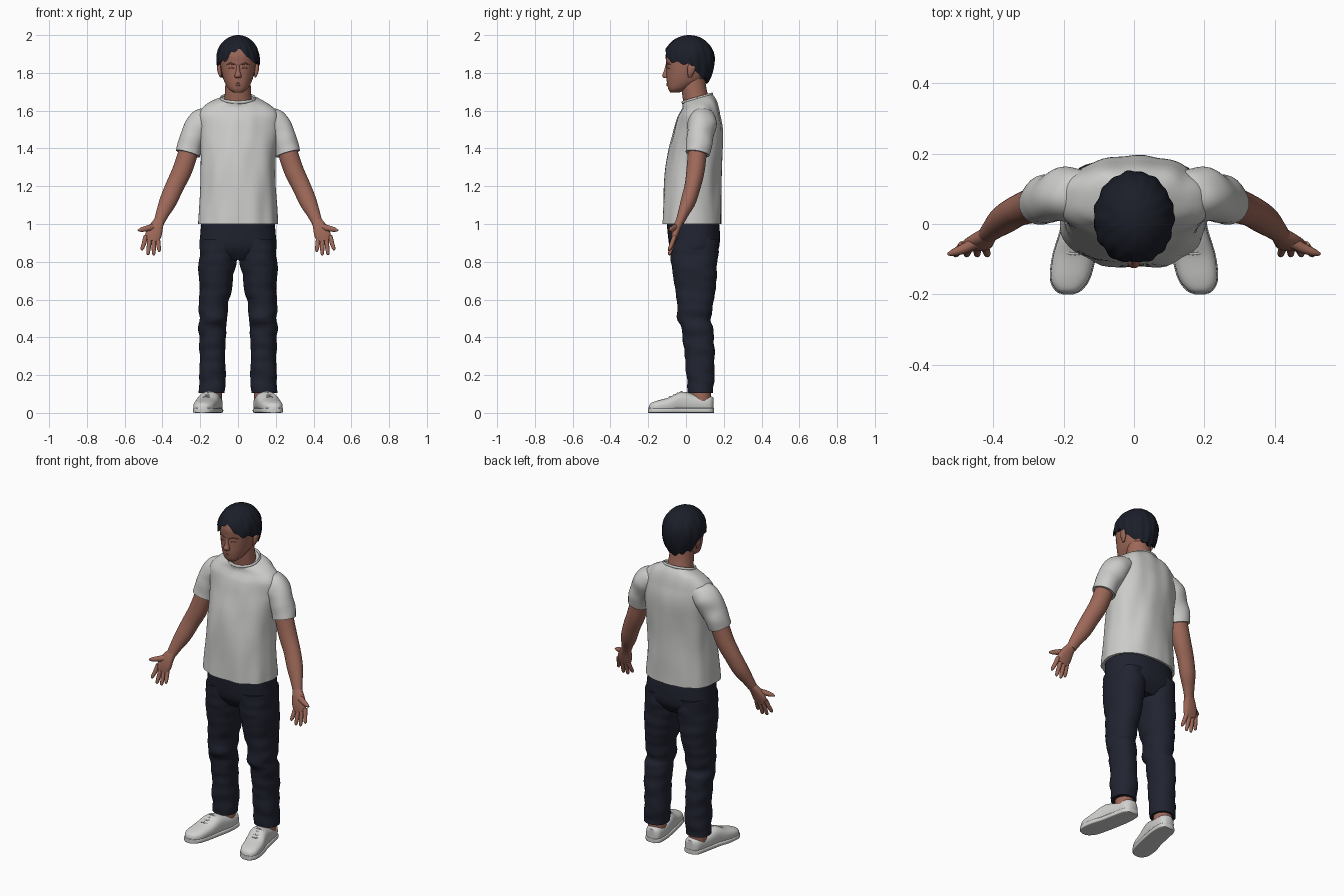
import bpy, bmesh, math
from mathutils import Vector, noise

if "Cube" in bpy.data.objects:
    bpy.data.objects.remove(bpy.data.objects["Cube"])

X, Y, Z = Vector((1, 0, 0)), Vector((0, 1, 0)), Vector((0, 0, 1))


def material(name, rgb):
    m = bpy.data.materials.new(name)
    m.use_nodes = True
    m.diffuse_color = (*rgb, 1)
    m.node_tree.nodes["Principled BSDF"].inputs["Base Color"].default_value = (*rgb, 1)
    return m


skin = material("warm skin", (0.34, 0.14, 0.1))
lip = material("lip skin", (0.27, 0.1, 0.075))
hair = material("blue black hair", (0.011, 0.013, 0.022))
cotton = material("light grey cotton", (0.6, 0.6, 0.59))
denim = material("dark navy denim", (0.015, 0.017, 0.03))
leather = material("white leather", (0.64, 0.64, 0.63))


def finish(name, bm, mat, mirror):
    bmesh.ops.remove_doubles(bm, verts=bm.verts, dist=0.00005)
    bmesh.ops.recalc_face_normals(bm, faces=bm.faces)
    mesh = bpy.data.meshes.new(name)
    bm.to_mesh(mesh)
    bm.free()
    mesh.materials.append(mat)
    ob = bpy.data.objects.new(name, mesh)
    bpy.context.collection.objects.link(ob)
    bpy.ops.object.select_all(action="DESELECT")
    ob.select_set(True)
    bpy.context.view_layer.objects.active = ob
    bpy.ops.object.shade_smooth_by_angle(angle=math.radians(45))
    if mirror:
        ob.modifiers.new("mirror", "MIRROR")
    return ob


def skin_rings(bm, rings, caps):
    n = len(rings[0])
    for lo, hi in zip(rings, rings[1:]):
        for i in range(n):
            j = (i + 1) % n
            bm.faces.new((lo[i], lo[j], hi[j], hi[i]))
    for ring in caps:
        bm.faces.new(ring)


def catmull(rows, steps):
    """Smooth a list of equal-length rows."""
    rows = [rows[0], *rows, rows[-1]]
    out = []
    for p, q, r, s in zip(rows, rows[1:], rows[2:], rows[3:]):
        for k in range(steps):
            t = k / steps
            out.append([b + t / 2 * (c - a + t * (2 * a - 5 * b + 4 * c - d + t * (3 * (b - c) + d - a)))
                        for a, b, c, d in zip(p, q, r, s)])
    return out + [rows[-1]]


def loft(name, rows, mat, hint=X, axis=None, power=2, sides=32, steps=6,
         mirror=False, fold=0, grain=(9, 9, 9), warp=None):
    """Rows are x, y, z, half size along hint, half size across it."""
    rows = catmull(rows, steps)
    bm = bmesh.new()
    rings = []
    for i, row in enumerate(rows):
        c = Vector(row[:3])
        t = axis or (Vector(rows[min(i + 1, len(rows) - 1)][:3]) - Vector(rows[max(i - 1, 0)][:3]))
        v = t.cross(hint).normalized()
        u = v.cross(t).normalized()
        ring = []
        for k in range(sides):
            a = math.tau * k / sides
            ca, sa = math.cos(a), math.sin(a)
            d = (u * row[3] * math.copysign(abs(ca) ** (2 / power), ca)
                 + v * row[4] * math.copysign(abs(sa) ** (2 / power), sa))
            p = c + d
            if fold:
                p += d.normalized() * fold * noise.noise(Vector(s * g for s, g in zip(p, grain)))
            ring.append(bm.verts.new(warp(p) if warp else p))
        rings.append(ring)
    skin_rings(bm, rings, (rings[0], rings[-1]))
    return finish(name, bm, mat, mirror)


def upright(name, rows, mat, **kw):
    """Rows are z, x, y, half width, half depth."""
    return loft(name, [(x, y, z, w, d) for z, x, y, w, d in rows], mat, axis=Z, **kw)


# Head, neck and face
upright("head", [(1.695, 0, -.06, .022, .022), (1.715, 0, -.042, .05, .052),
                 (1.755, 0, -.008, .073, .094), (1.8, 0, .008, .086, .112),
                 (1.85, 0, .015, .094, .12), (1.9, 0, .015, .097, .122),
                 (1.95, 0, .015, .08, .1), (1.985, 0, .015, .03, .04)], skin, power=2.2)
upright("neck", [(1.58, 0, .07, .09, .075), (1.65, 0, .055, .074, .07),
                 (1.72, 0, .042, .068, .066), (1.79, 0, .04, .066, .06)], skin)
upright("nose", [(1.845, 0, -.098, .008, .01), (1.81, 0, -.104, .011, .013),
                 (1.785, 0, -.108, .018, .018), (1.772, 0, -.104, .014, .012)], skin, sides=16)
upright("ear", [(1.775, .09, .02, .004, .008), (1.8, .097, .025, .01, .017),
                (1.83, .1, .03, .011, .022), (1.848, .098, .03, .005, .012)], skin, sides=16, mirror=True)
for part, z, r in (("upper_lip", 1.745, .005), ("lower_lip", 1.736, .006)):
    loft(part, [(-.025, -.086, z, .002, .002), (0, -.098, z, r, r), (.025, -.086, z, .002, .002)],
         lip, hint=Z, sides=10)
loft("eyelid", [(.018, -.1, 1.822, .002, .003), (.034, -.096, 1.825, .006, .006),
                (.052, -.084, 1.822, .002, .003)], lip, hint=Z, sides=10, mirror=True)
loft("eyebrow", [(.015, -.104, 1.843, .003, .003), (.038, -.098, 1.85, .004, .004),
                 (.06, -.083, 1.845, .002, .002)], lip, hint=Z, sides=10, mirror=True)

# Hair: a cap whose lower edge follows a hairline around the head
hairline = ((0, 1.925), (18, 1.905), (35, 1.865), (60, 1.855), (88, 1.845),
            (102, 1.825), (118, 1.78), (180, 1.745))


def hair_edge(a):
    deg = abs(math.degrees(a))
    for (d0, z0), (d1, z1) in zip(hairline, hairline[1:]):
        if deg <= d1:
            return z0 + (z1 - z0) * (deg - d0) / (d1 - d0)
    return hairline[-1][1]


bm = bmesh.new()
rings = []
cols, levels, mid = 96, 16, 1.875
for level in range(-1, levels + 1):
    t = max(level, 0) / levels
    ring = []
    for k in range(cols):
        a = math.tau * k / cols - math.pi
        low = hair_edge(a) + .007 * math.sin(13 * a)
        z = low + (2 - low) * math.sin(t * math.pi / 2)
        s = (z - mid) / .125
        r = math.sqrt(max(0, 1 - s * s)) if s > 0 else 1 - .25 * s * s
        r *= 1 + .022 * (1 - t) * math.sin(17 * a + 6 * t) + .012 * math.sin(9 * a - 8 * t)
        if level < 0:
            r, z = r * .82, z + .015
        ring.append(bm.verts.new((.114 * r * math.sin(a), .017 - .134 * r * math.cos(a), z)))
    rings.append(ring)
skin_rings(bm, rings, ())
finish("hair", bm, hair, False)


# Shirt: body, collar rim and sleeves
def slope_collar(p):
    p.z += .28 * (p.y - .06) * max(0, (p.z - 1.57) / .095)
    return p


upright("shirt_body", [(1, 0, .03, .21, .157), (1.2, 0, .033, .198, .15), (1.38, 0, .05, .194, .143),
                       (1.5, 0, .066, .204, .125), (1.58, 0, .07, .208, .106),
                       (1.63, 0, .071, .165, .09), (1.665, 0, .06, .092, .08)],
        cotton, power=2.3, sides=64, steps=8, fold=.012, grain=(13, 13, 4), warp=slope_collar)
collar = [(.09 * math.cos(a), .06 + .078 * math.sin(a), 1.666 + .022 * math.sin(a), .008, .006)
          for a in (math.tau * k / 16 for k in range(17))]
loft("shirt_collar", collar, cotton, hint=Z, sides=10, steps=3)
loft("sleeve", [(.12, .085, 1.57, .06, .05), (.19, .084, 1.535, .077, .075),
                (.24, .074, 1.455, .068, .07), (.265, .06, 1.372, .063, .067)],
     cotton, hint=Y, steps=10, mirror=True, fold=.008, grain=(12, 12, 12))

# Arms and hands, palms forward
loft("arm", [(.25, .07, 1.45, .05, .05), (.265, .06, 1.375, .05, .052), (.297, .05, 1.28, .048, .052),
             (.335, .035, 1.2, .043, .049), (.37, .012, 1.12, .04, .046),
             (.4, -.015, 1.055, .029, .035), (.418, -.033, 1.01, .022, .028)],
     skin, hint=Y, mirror=True)
loft("palm", [(.412, -.028, 1.025, .024, .021), (.432, -.046, .985, .036, .021),
              (.447, -.058, .945, .043, .018), (.458, -.066, .91, .036, .012)],
     skin, hint=X, sides=20, power=2.4, mirror=True)
tips = {"little": (.417, .852), "ring": (.446, .834), "middle": (.476, .836), "index": (.507, .86)}
for i, (label, (x, z)) in enumerate(tips.items()):
    bx, bz = .425 + .021 * i, .925 + .004 * i
    loft(label + "_finger", [(bx, -.06, bz, .012, .012), ((bx + x) / 2, -.074, (bz + z) / 2, .0115, .0115),
                             (x, -.086, z + .01, .009, .009), (x, -.088, z, .003, .003)],
         skin, hint=Y, sides=12, mirror=True)
loft("thumb", [(.44, -.045, .985, .018, .02), (.475, -.066, .978, .015, .016),
               (.51, -.08, .97, .011, .012), (.53, -.086, .966, .004, .004)],
     skin, hint=Y, sides=14, mirror=True)

# Trousers
upright("trouser_hips", [(1.03, 0, .035, .192, .138), (.95, 0, .041, .199, .138),
                         (.87, 0, .045, .203, .128), (.81, 0, .045, .17, .085)],
        denim, power=2.4, sides=48)
upright("trouser_leg", [(.92, .104, .044, .096, .13), (.78, .11, .045, .098, .122),
                        (.6, .126, .05, .079, .1), (.5, .131, .043, .075, .089),
                        (.44, .132, .062, .074, .084), (.3, .135, .072, .07, .079),
                        (.105, .137, .078, .067, .068)],
        denim, power=2.2, steps=12, sides=40, mirror=True, fold=.009, grain=(7, 7, 20))

# Ankles and shoes
upright("ankle", [(.05, .135, .08, .05, .052), (.15, .136, .08, .05, .052)], skin, mirror=True)
profile = [(.146, .128, .025, .08), (.125, .13, .046, .09), (.06, .137, .055, .094),
           (-.02, .152, .057, .112), (-.09, .17, .06, .082), (-.155, .182, .054, .064),
           (-.188, .187, .034, .05), (-.198, .188, .012, .03)]


def on_ground(p):
    p.z = max(p.z, 0)
    return p


loft("shoe", [(x, y, h / 2, w, h / 2) for y, x, w, h in profile], leather,
     axis=Y, power=2.6, mirror=True, warp=on_ground)
loft("shoe_sole", [(x, y * 1.01, .013, w + .003, .013) for y, x, w, h in profile], leather,
     axis=Y, power=6, mirror=True, warp=on_ground)
for i in range(4):
    y = -.025 - .02 * i
    x, z = .152 - .25 * (y + .02), .112 + .43 * (y + .02)
    loft(f"shoelace_{i + 1}", [(x - .034, y + .006, z - .008, .004, .004), (x, y, z + .002, .004, .004),
                               (x + .034, y + .006, z - .008, .004, .004)],
         cotton, hint=Z, sides=8, steps=4, mirror=True)
